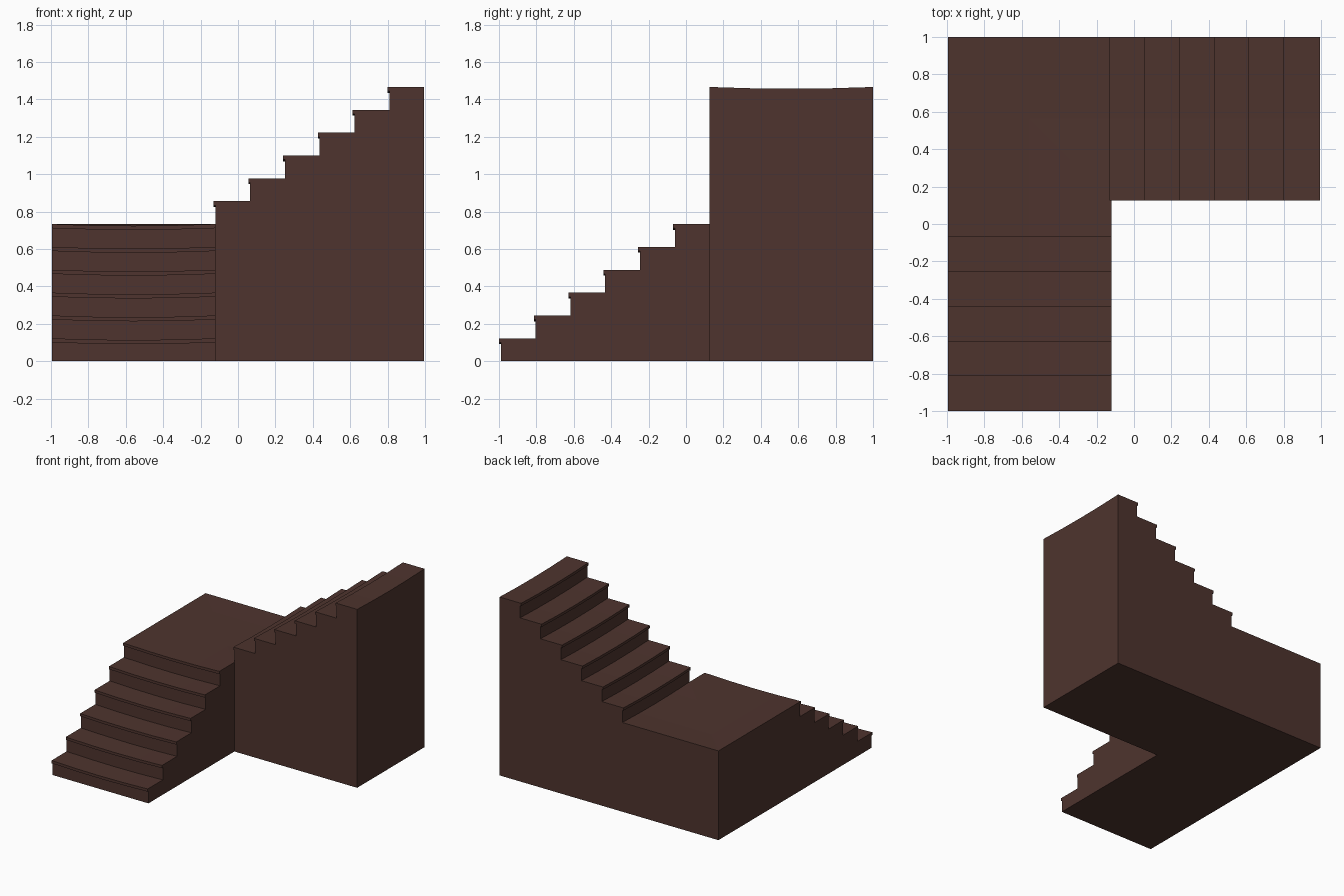
import bpy, bmesh

if "Cube" in bpy.data.objects:
    bpy.data.objects.remove(bpy.data.objects["Cube"])

RISE, GOING, WIDTH = 1.466 / 12, 0.186, 0.874
NOSE, LIP = 0.01, 0.022            # nosing overhang and thickness
STEPS, COLS, WEAR = 6, 4, 0.009    # treads are worn hollow in the middle
LEFT, FRONT, BACK = -0.995, -0.99, 1.0
INNER_X, INNER_Y = LEFT + WIDTH, BACK - WIDTH
LANDING_Z = STEPS * RISE


def dip(d):
    """Depth of wear at distance d across the stair width."""
    u = min(max(d / WIDTH, 0), 1)
    return WEAR * 4 * u * (1 - u)


def flight_profile(base):
    """Closed side profile as (run, height, worn) points."""
    pts = [(0, 0, 0)]
    if base:
        pts.append((0, base, 1))
    for k in range(STEPS):
        top, run = base + (k + 1) * RISE, k * GOING
        pts += [(run, top - LIP, 1), (run - NOSE, top - LIP, 1),
                (run - NOSE, top, 1), (run + GOING, top, 1)]
        if k < STEPS - 1:
            continue
        pts.append((run + GOING, 0, 0))
    return pts


def add_flight(bm, base, place, open_side):
    """Sweep the profile across the width; one side stays open to the landing."""
    pts = flight_profile(base)
    rows = []
    for c in range(COLS + 1):
        t = WIDTH * c / COLS
        rows.append([bm.verts.new((*place(s, t), z - w * dip(t))) for s, z, w in pts])
    n = len(pts)
    for a, b in zip(rows, rows[1:]):
        for i in range(n):
            if i != open_side % n:
                j = (i + 1) % n
                bm.faces.new((a[i], a[j], b[j], b[i]))
    bm.faces.new(rows[0])
    bm.faces.new(rows[-1])


def add_landing(bm):
    """Square landing whose worn path turns the corner."""
    def grid(worn):
        step = WIDTH / COLS
        return [[bm.verts.new((LEFT + i * step, BACK - j * step,
                               LANDING_Z - dip(min(i, j) * step) if worn else 0))
                 for j in range(COLS + 1)] for i in range(COLS + 1)]
    top, bottom = grid(True), grid(False)
    for g in (top, bottom):
        for i in range(COLS):
            for j in range(COLS):
                q = (g[i][j], g[i + 1][j], g[i + 1][j + 1], g[i][j + 1])
                if i == j:      # crease along the mitre
                    bm.faces.new((q[0], q[1], q[2]))
                    bm.faces.new((q[0], q[2], q[3]))
                else:
                    bm.faces.new(q)
    for k in range(COLS):
        # back wall and left wall
        bm.faces.new((top[k][0], top[k + 1][0], bottom[k + 1][0], bottom[k][0]))
        bm.faces.new((top[0][k], top[0][k + 1], bottom[0][k + 1], bottom[0][k]))


bm = bmesh.new()
# Lower flight climbs towards the back
add_flight(bm, 0, lambda s, t: (LEFT + t, FRONT + s), -2)
# Corner landing
add_landing(bm)
# Upper flight climbs to the right
add_flight(bm, LANDING_Z, lambda s, t: (INNER_X + s, INNER_Y + t), 0)
# Weld the three parts into one solid
bmesh.ops.remove_doubles(bm, verts=bm.verts, dist=0.0005)
bmesh.ops.recalc_face_normals(bm, faces=bm.faces)

mesh = bpy.data.meshes.new("corner_staircase")
bm.to_mesh(mesh)
bm.free()
stairs = bpy.data.objects.new("corner_staircase", mesh)
bpy.context.collection.objects.link(stairs)

wood = bpy.data.materials.new("dark_wood")
wood.diffuse_color = (0.0762, 0.0343, 0.0273, 1)
wood.use_nodes = True
wood.node_tree.nodes["Principled BSDF"].inputs["Base Color"].default_value = wood.diffuse_color
mesh.materials.append(wood)
